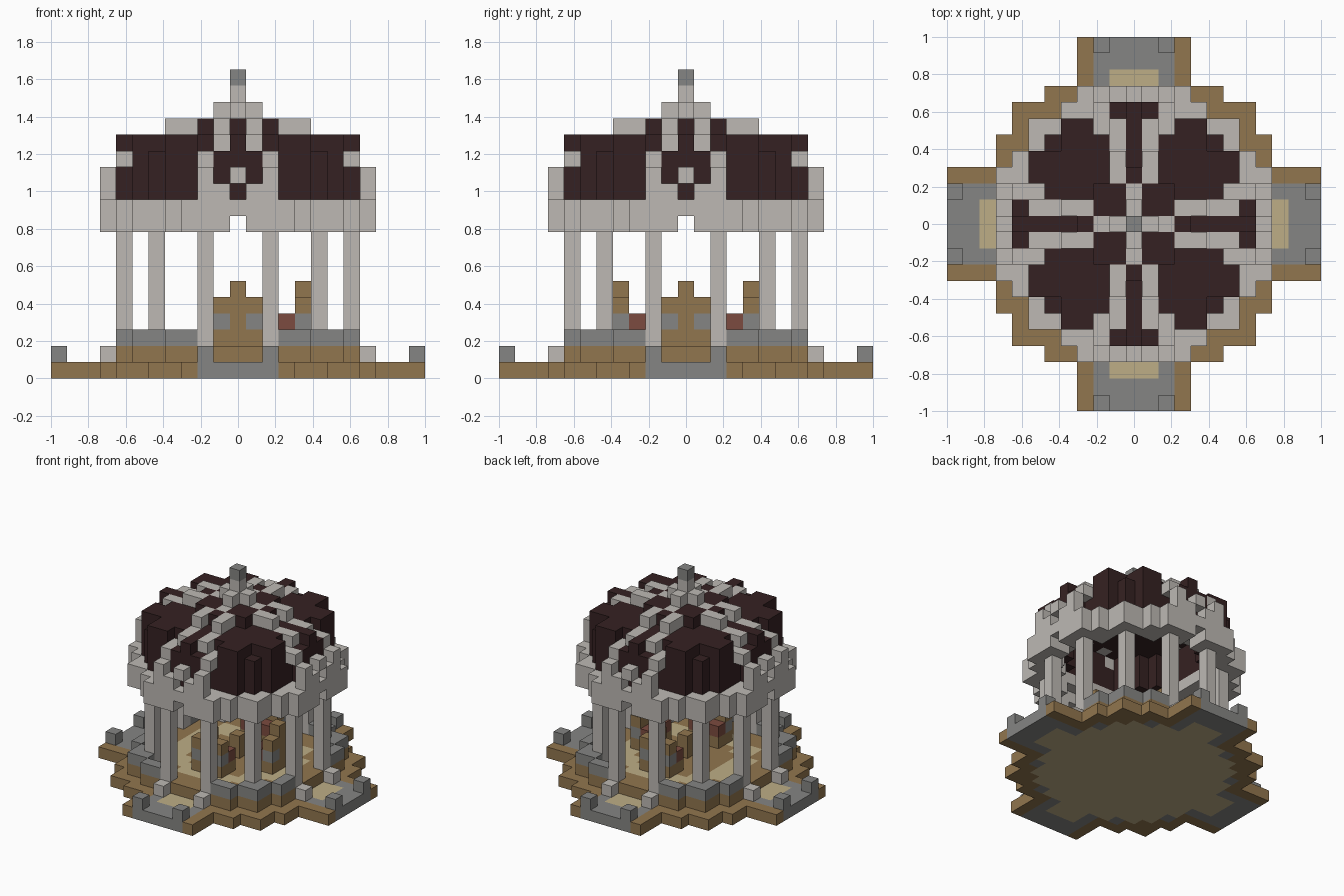
import bpy, bmesh

if "Cube" in bpy.data.objects:
    bpy.data.objects.remove(bpy.data.objects["Cube"], do_unlink=True)

U = 2 / 23  # block size
COLOURS = {
    "pale_stone": (0.51, 0.485, 0.455),
    "grey_stone": (0.235, 0.235, 0.228),
    "dark_tile": (0.036, 0.0155, 0.016),
    "brown_wood": (0.285, 0.18, 0.077),
    "sand": (0.51, 0.42, 0.24),
    "red_cushion": (0.2, 0.07, 0.05),
}
NAMES = list(COLOURS)
MATS = []
for name, rgb in COLOURS.items():
    m = bpy.data.materials.new(name)
    m.use_nodes = True
    m.diffuse_color = (*rgb, 1)
    bsdf = m.node_tree.nodes["Principled BSDF"]
    bsdf.inputs["Base Color"].default_value = (*rgb, 1)
    bsdf.inputs["Roughness"].default_value = 0.9
    MATS.append(m)

blocks = {}  # grid cell -> (part, colour)


def put(part, colour, x, y, zs):
    for z in zs:
        blocks[x, y, z] = (part, colour)


def around(part, colour, a, b, zs):
    """Repeat a column of blocks over all eight symmetric places."""
    for sx in (1, -1):
        for sy in (1, -1):
            put(part, colour, sx * a, sy * b, zs)
            put(part, colour, sx * b, sy * a, zs)


# Every cell of one eighth of the plan, a >= b
EIGHTH = [(a, b) for a in range(12) for b in range(a + 1)]
ROUND = 73  # squared radius of the main disc


def in_base(a, b):
    return b <= 3 or (a <= 8 and b <= 5) or a <= 7


for a, b in EIGHTH:
    r = a * a + b * b
    # Cross-shaped ground slab with brown edging
    if in_base(a, b):
        if b >= 3 and r >= 66:
            colour = "brown_wood"
        elif r < 62 or (b <= 1 and a <= 9):
            colour = "sand"
        else:
            colour = "grey_stone"
        around("ground_slab", colour, a, b, [0])
    # Raised floor and grey parapet
    if r <= ROUND and a <= 7:
        around("raised_floor", "sand" if 14 < r < 33 else "brown_wood", a, b, [1])
        outer = (a + 1) ** 2 + b * b > ROUND or (a == 7 and b > 2) or a == b == 6
        if b >= 3 and outer and r > 57:
            around("parapet", "grey_stone", a, b, [2])
    # Roof ring beam
    if r <= ROUND:
        if r >= 45 and b > 0:
            around("roof_ring", "pale_stone", a, b, [9])
        if r >= 36:
            around("roof_ring", "pale_stone", a, b, [10])
    # Hollow tiled dome
    if r <= 52:
        if r >= 30:
            around("dome_tiles", "dark_tile", a, b, [11, 12, 13])
        if r < 50 or (a, b) == (6, 4):
            around("dome_tiles", "dark_tile", a, b, [14])

# Entrance corner stones and step blocks
around("corner_stones", "grey_stone", 11, 2, [1])
around("step_blocks", "pale_stone", 8, 2, [1])

# Columns
for a, b in ((7, 2), (5, 5)):
    around("columns", "pale_stone", a, b, range(2, 10))

# Dormer over each entrance: dark panel with a pale stepped frame
for b in (0, 1):
    around("dormer_panels", "dark_tile", 7, b, [11, 12, 13])
around("dormer_frames", "pale_stone", 8, 2, [11, 12])
around("dormer_frames", "pale_stone", 8, 1, [11])
around("dormer_frames", "pale_stone", 8, 0, [12])
around("dormer_frames", "pale_stone", 7, 2, [13])
for z in (11, 12, 13, 14):
    around("dormer_frames", "pale_stone", 6, 2, [13])
    blocks.update({k: v for k, v in blocks.items() if k[2] != z})
for sx in (1, -1):
    for sy in (1, -1):
        blocks.pop((sx * 6, sy * 2, 14), None)
        blocks.pop((sx * 2, sy * 6, 14), None)

# Dome ribs, crown and finial
for a in (5, 6):
    around("dome_ribs", "pale_stone", a, 1, [14])
for a in (3, 4):
    around("dome_ribs", "pale_stone", a, 1, [15])
for a, b in ((1, 1), (2, 1), (2, 2), (3, 0)):
    around("crown_tiles", "dark_tile", a, b, [15])
for a in (0, 1, 2):
    around("crown", "pale_stone", a, 0, [15])
for a in (0, 1):
    around("crown", "pale_stone", a, 0, [16])
put("finial", "pale_stone", 0, 0, [17])
put("finial", "grey_stone", 0, 0, [18])

# Three chairs facing a small central table
for dx, dy in ((0, -1), (1, 0), (0, 1)):
    for side in (-1, 0, 1):
        bx, by = 4 * dx + side * dy, 4 * dy + side * dx
        put("chairs", "brown_wood", bx, by, [2, 4])
        put("chairs", "grey_stone" if side else "brown_wood", bx, by, [3])
        put("chairs", "brown_wood", bx - dx, by - dy, [2])
        put("chairs", "red_cushion", bx - dx, by - dy, [3])
    put("chairs", "brown_wood", 4 * dx, 4 * dy, [5])
put("table", "brown_wood", 0, 0, [2, 3])


# Turn the grid into one mesh per part, keeping only exposed faces
def build(part):
    bm = bmesh.new()
    for cell, (owner, colour) in blocks.items():
        if owner != part:
            continue
        for axis in range(3):
            u, v = (axis + 1) % 3, (axis + 2) % 3
            for s in (1, -1):
                near = list(cell)
                near[axis] += s
                if tuple(near) in blocks:
                    continue
                ring = []
                for p, q in ((-1, -1), (1, -1), (1, 1), (-1, 1))[::s]:
                    c = [cell[0], cell[1], cell[2] + 0.5]
                    c[axis] += s / 2
                    c[u] += p / 2
                    c[v] += q / 2
                    ring.append(bm.verts.new([k * U for k in c]))
                bm.faces.new(ring).material_index = NAMES.index(colour)
    bmesh.ops.remove_doubles(bm, verts=bm.verts, dist=U / 100)
    mesh = bpy.data.meshes.new(part)
    bm.to_mesh(mesh)
    bm.free()
    for m in MATS:
        mesh.materials.append(m)
    bpy.context.collection.objects.link(bpy.data.objects.new(part, mesh))


for part in sorted({owner for owner, _ in blocks.values()}):
    build(part)
